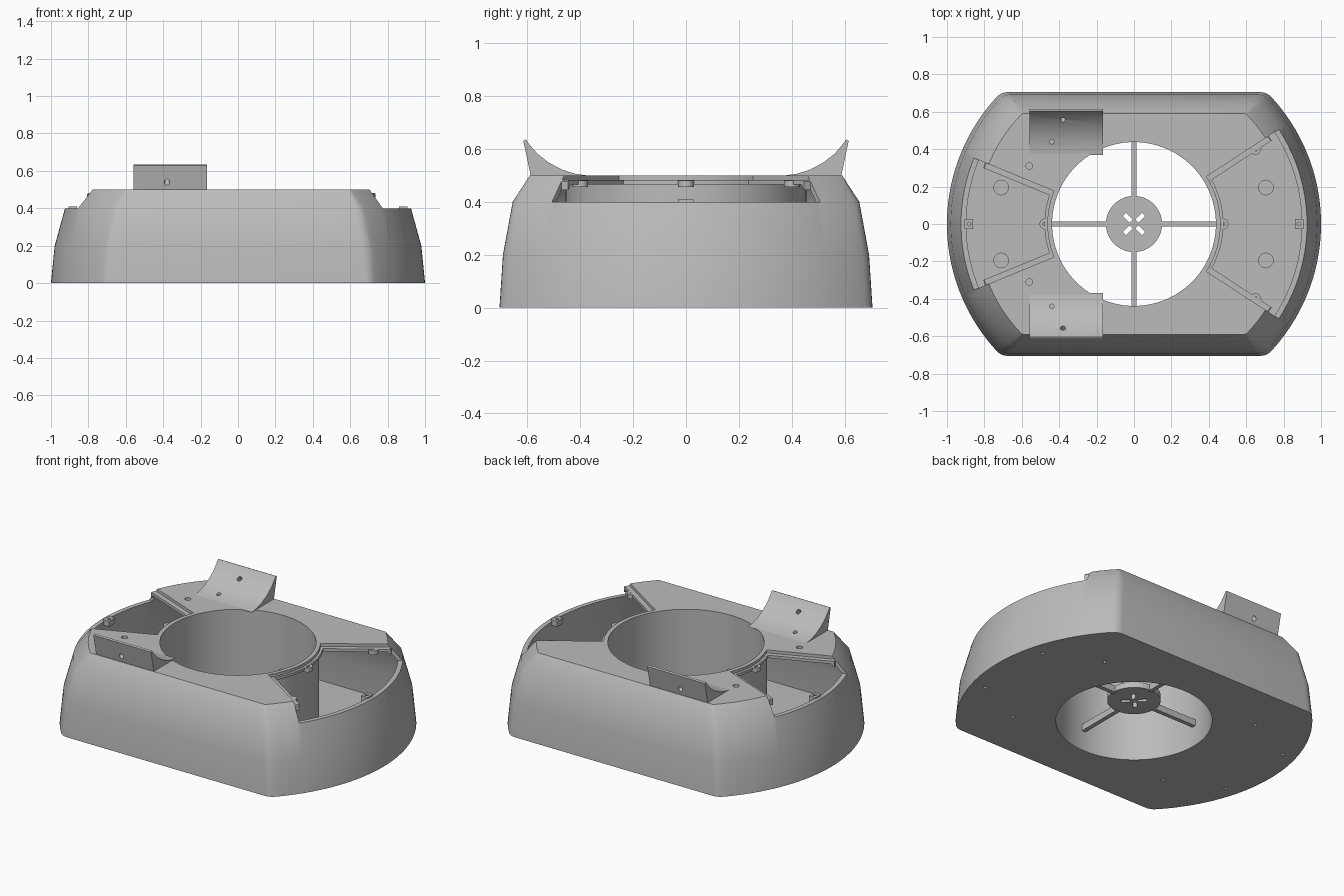
import bpy, bmesh, math
from mathutils import Matrix

if "Cube" in bpy.data.objects:
    bpy.data.objects.remove(bpy.data.objects["Cube"])

grey = bpy.data.materials.new("plain grey")
grey.use_nodes = True
grey.diffuse_color = (0.5, 0.5, 0.5, 1)
grey.node_tree.nodes["Principled BSDF"].inputs["Base Color"].default_value = (0.5, 0.5, 0.5, 1)


def loft(name, rings, matrix=None):
    """Closed solid skinned through matching rings of 3D points."""
    bm = bmesh.new()
    rows = [[bm.verts.new(p) for p in ring] for ring in rings]
    n = len(rows[0])
    for low, high in zip(rows, rows[1:]):
        for i in range(n):
            j = (i + 1) % n
            bm.faces.new((low[i], low[j], high[j], high[i]))
    bm.faces.new(rows[0][::-1])
    bm.faces.new(rows[-1])
    if matrix:
        bm.transform(matrix)
    bmesh.ops.recalc_face_normals(bm, faces=bm.faces)
    mesh = bpy.data.meshes.new(name)
    bm.to_mesh(mesh)
    bm.free()
    mesh.materials.append(grey)
    obj = bpy.data.objects.new(name, mesh)
    bpy.context.collection.objects.link(obj)
    return obj


def prism(name, outline, z0, z1, matrix=None):
    return loft(name, [[(x, y, z) for x, y in outline] for z in (z0, z1)], matrix)


def cylinder(name, x, y, r, z0, z1, n=24, matrix=None):
    turn = [2 * math.pi * i / n for i in range(n)]
    return prism(name, [(x + r * math.cos(a), y + r * math.sin(a)) for a in turn], z0, z1, matrix)


def box(name, x0, x1, y0, y1, z0, z1, matrix=None):
    return prism(name, [(x0, y0), (x1, y0), (x1, y1), (x0, y1)], z0, z1, matrix)


def cut(obj, *cutters):
    for cutter in cutters:
        mod = obj.modifiers.new("cut", "BOOLEAN")
        mod.operation = "DIFFERENCE"
        mod.solver = "EXACT"
        mod.object = cutter
        bpy.context.view_layer.objects.active = obj
        bpy.ops.object.modifier_apply(modifier=mod.name)
        bpy.data.objects.remove(cutter)


def smooth(obj):
    bpy.ops.object.select_all(action="DESELECT")
    obj.select_set(True)
    bpy.context.view_layer.objects.active = obj
    bpy.ops.object.shade_smooth_by_angle(angle=math.radians(30))


def body_ring(radius, half_depth, z, rounding):
    """Circle cut flat at front and back, with softened corners."""
    side = []
    limit = math.asin(half_depth / radius)
    corner = (radius * math.cos(limit), half_depth)
    reach = limit - rounding
    for i in range(49):
        a = -reach + 2 * reach * i / 48
        side.append((radius * math.cos(a), radius * math.sin(a)))
    start, end = side[-1], (corner[0] - rounding, half_depth)
    bend = []
    for t in (0.25, 0.5, 0.75, 1):
        bend.append([(1 - t) ** 2 * s + 2 * t * (1 - t) * c + t * t * e
                     for s, c, e in zip(start, corner, end)])
    half = [(x, -y) for x, y in bend[::-1]] + side + bend
    return [(x, y, z) for x, y in half] + [(-x, -y, z) for x, y in half]


def wedge(r0, r1, angle, z0, z1, turn, inset=0):
    """Ring sector; inset moves its straight sides inward in parallel."""
    outline = []
    for r, sign in ((r0, 1), (r1, -1)):
        half = angle - math.asin(inset / r)
        for i in range(33):
            a = turn + sign * half * (1 - i / 16)
            outline.append((r * math.cos(a), r * math.sin(a)))
    return prism("wedge", outline, z0, z1)


# Hollow body around a thin central duct
profile = [(1.0, 0.705, 0, 0.035), (0.98, 0.692, 0.2, 0.035),
           (0.925, 0.655, 0.4, 0.03), (0.84, 0.59, 0.5, 0.008)]
body = loft("body", [body_ring(*p) for p in profile])
wall = 0.028
inner = [(1.0, 0.705, 0.03, 0.035)] + profile[1:3] + [(0.87, 0.615, 0.465, 0.01)]
cavity = loft("cavity", [body_ring(r - wall, d - wall, z, c) for r, d, z, c in inner])
cut(cavity, cylinder("duct_core", 0, 0, 0.455, -0.1, 0.6, 128))
cut(body, cavity, cylinder("duct_hole", 0, 0, 0.438, -0.1, 0.6, 128))

# Side openings with a recessed ledge for a cover
openings = [(0, math.radians(33.2)), (math.pi, math.radians(22.4))]
for turn, angle in openings:
    cut(body,
        wedge(0.463, 1.2, angle, 0.482, 0.6, turn),
        wedge(0.478, 0.893, angle, 0.4, 0.6, turn, 0.03),
        wedge(0.86, 1.2, angle, 0.4, 0.6, turn))

# Holes in the top plate, floor and underside
for s in (-1, 1):
    cut(body,
        cylinder("plate_hole", -0.56, 0.31 * s, 0.018, 0.4, 0.6),
        cylinder("bracket_hole", -0.44, 0.44 * s, 0.012, 0.4, 0.6))
    for x in (-0.71, 0.705):
        cut(body, cylinder("floor_recess", x, 0.195 * s, 0.039, 0.018, 0.1, 32))
    for x, y in ((0.88, 0.25), (0.55, 0.4), (-0.55, 0.4), (-0.88, 0.25)):
        cut(body, cylinder("screw_hole", x, y * s, 0.01, -0.01, 0.012, 12))
smooth(body)

# Curved brackets standing on the top plate
curve = [(0.37, 0.499), (0.42, 0.506), (0.47, 0.522), (0.52, 0.549),
         (0.56, 0.58), (0.59, 0.614), (0.605, 0.635), (0.615, 0.63), (0.587, 0.499)]
for s, label in ((-1, "front"), (1, "back")):
    bracket = loft(label + "_bracket",
                   [[(x, y * s, z) for y, z in curve] for x in (-0.56, -0.165)])
    tilt = Matrix.Translation((-0.38, 0.57 * s, 0.565)) @ Matrix.Rotation(math.radians(45 * s), 4, "X")
    cut(bracket,
        cylinder("tilted_hole", 0, 0, 0.014, -0.2, 0.2, 24, tilt),
        cylinder("upright_hole", -0.44, 0.44 * s, 0.012, 0.4, 0.7))
    smooth(bracket)

# Hub with four diagonal slots, carried on four arms
hub = cylinder("hub", 0, 0, 0.15, 0.13, 0.165, 64)
for i in range(4):
    cut(hub, box("slot", 0.022, 0.072, -0.012, 0.012, 0, 0.3,
                 Matrix.Rotation(math.radians(45 + 90 * i), 4, "Z")))
    box("hub_arm", 0.14, 0.445, -0.013, 0.013, 0.125, 0.165,
        Matrix.Rotation(math.radians(90 * i), 4, "Z"))
smooth(hub)

# Screw tabs under the cover ledges and on the outer rims
tabs = [(0.475, 0), (-0.475, 0), (0.648, 0.4), (0.648, -0.4)]
for x, y in tabs:
    tab = cylinder("cover_tab", x, y, 0.03, 0.455, 0.481)
    cut(tab, cylinder("tab_hole", x, y, 0.012, 0.4, 0.6, 16))
    smooth(tab)
for turn, angle in openings:
    rim_tab = box("rim_tab", 0.862, 0.905, -0.028, 0.028, 0.375, 0.41,
                  Matrix.Rotation(turn, 4, "Z"))
    cut(rim_tab, cylinder("rim_tab_hole", 0.882 * math.cos(turn), 0, 0.01, 0.3, 0.5, 16))
